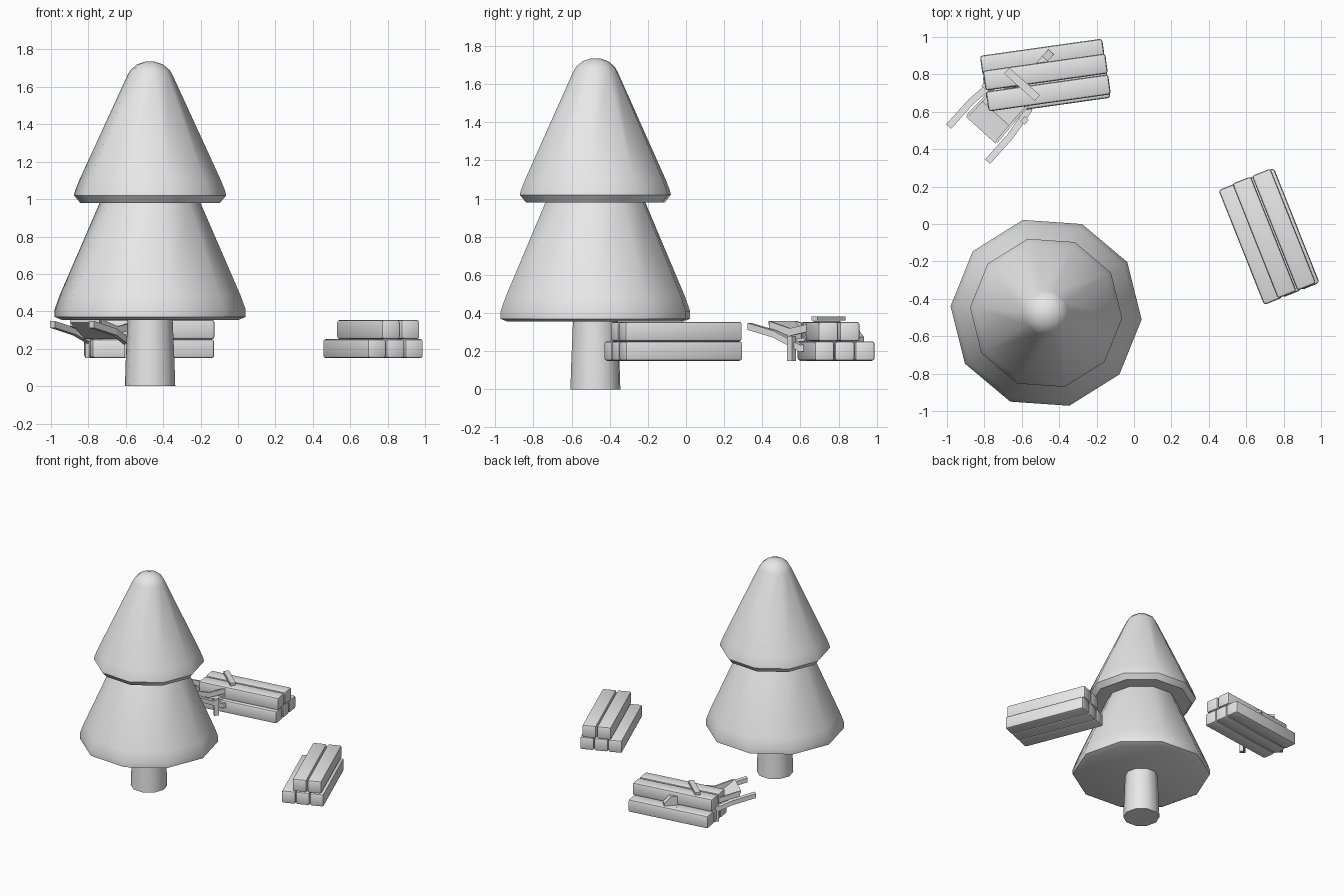
import bpy, bmesh, math
from mathutils import Vector, Matrix

cube = bpy.data.objects.get("Cube")
if cube:
    bpy.data.objects.remove(cube, do_unlink=True)

# One plain grey for everything
GREY = (0.8, 0.8, 0.8, 1)
grey = bpy.data.materials.new("plain_grey")
grey.use_nodes = True
grey.diffuse_color = GREY
for node in grey.node_tree.nodes:
    if node.type == 'BSDF_PRINCIPLED':
        node.inputs["Base Color"].default_value = GREY


def finish(name, bm, matrix=Matrix(), smooth=40):
    """Turn a bmesh into a shaded, coloured object."""
    bmesh.ops.recalc_face_normals(bm, faces=bm.faces[:])
    mesh = bpy.data.meshes.new(name)
    bm.to_mesh(mesh)
    bm.free()
    mesh.transform(matrix)
    mesh.materials.append(grey)
    obj = bpy.data.objects.new(name, mesh)
    bpy.context.collection.objects.link(obj)
    if smooth:
        bpy.ops.object.select_all(action='DESELECT')
        obj.select_set(True)
        bpy.context.view_layer.objects.active = obj
        bpy.ops.object.shade_smooth_by_angle(angle=math.radians(smooth))
    return obj


def lathe(name, profile, matrix, sides=10, turn=-4, smooth=40):
    """Closed solid of revolution from (radius, height) pairs."""
    bm = bmesh.new()
    rings = []
    for r, z in profile:
        ring = []
        for i in range(sides):
            a = math.radians(turn) + math.tau * i / sides
            ring.append(bm.verts.new((r * math.cos(a), r * math.sin(a), z)))
        rings.append(ring)
    for low, high in zip(rings, rings[1:]):
        for i in range(sides):
            j = (i + 1) % sides
            bm.faces.new((low[i], low[j], high[j], high[i]))
    bm.faces.new(rings[0])
    bm.faces.new(rings[-1])
    return finish(name, bm, matrix, smooth)


def box(name, center, size, matrix, bevel=0.0):
    bm = bmesh.new()
    bmesh.ops.create_cube(bm, size=1)
    bmesh.ops.scale(bm, vec=size, verts=bm.verts[:])
    bmesh.ops.translate(bm, vec=center, verts=bm.verts[:])
    if bevel:
        bmesh.ops.bevel(bm, geom=bm.edges[:], offset=bevel, segments=2,
                        profile=0.5, affect='EDGES')
    return finish(name, bm, matrix, 40 if bevel else 0)


def beam(name, path, width, thick, matrix):
    """Rectangular bar swept along points, widened across the local y axis."""
    bm = bmesh.new()
    rings = []
    for x, y, z in path:
        rings.append([bm.verts.new((x, y + a * width / 2, z + b * thick / 2))
                      for a, b in ((-1, -1), (1, -1), (1, 1), (-1, 1))])
    for p, q in zip(rings, rings[1:]):
        for i in range(4):
            j = (i + 1) % 4
            bm.faces.new((p[i], p[j], q[j], q[i]))
    bm.faces.new(rings[0])
    bm.faces.new(rings[-1])
    return finish(name, bm, matrix, 0)


def placed(x, y, degrees):
    return Matrix.Translation((x, y, 0)) @ Matrix.Rotation(math.radians(degrees), 4, 'Z')


# Tree
tree = Matrix.Translation((-0.47, -0.475, 0))
lathe("tree_trunk", [(0.135, 0), (0.13, 0.15), (0.12, 0.38)], tree)
lathe("lower_branches", [(0.475, 0.355), (0.512, 0.37), (0.512, 0.41), (0.485, 0.485),
                         (0.27, 0.98), (0.25, 1.01)], tree)
lathe("upper_branches", [(0.375, 0.98), (0.408, 1.02), (0.402, 1.045), (0.38, 1.1),
                         (0.12, 1.665), (0.105, 1.69), (0.07, 1.72), (0.025, 1.735)], tree)


# Two stacks of squared logs, three below and two above
def log_pile(name, matrix):
    for i, y in enumerate((-0.107, 0, 0.107)):
        box(f"{name}_lower_log_{i}", (0, y, 0.201), (0.66, 0.105, 0.102), matrix, 0.014)
    for i, y in enumerate((-0.025, 0.088)):
        box(f"{name}_upper_log_{i}", (-0.005, y, 0.303), (0.66, 0.107, 0.102), matrix, 0.014)


log_pile("right_pile", placed(0.722, -0.067, -68.3))
log_pile("back_pile", placed(-0.475, 0.787, 188))

# Wheelbarrow wedged into the back stack, local x runs towards its wheel
barrow = placed(-0.88, 0.435, 48)
for side, label in ((1, "left"), (-1, "right")):
    y = side * 0.14
    beam(f"{label}_handle", [(-0.01, y, 0.33), (0.17, y, 0.29), (0.34, y * 0.85, 0.215),
                             (0.57, side * 0.04, 0.235)], 0.036, 0.036, barrow)
    box(f"{label}_leg", (0.285, y, 0.215), (0.035, 0.03, 0.13), barrow)
    beam(f"{label}_tray_side", [(0.1, side * 0.105, 0.338), (0.24, side * 0.1, 0.3),
                                (0.41, side * 0.1, 0.33)], 0.014, 0.04, barrow)
beam("tray", [(0.09, 0, 0.35), (0.21, 0, 0.26), (0.34, 0, 0.26), (0.41, 0, 0.35)],
     0.21, 0.018, barrow)
box("tray_front_lip", (0.42, 0, 0.372), (0.042, 0.22, 0.02), barrow)
wheel = barrow @ Matrix.Translation((0.57, 0, 0.24)) @ Matrix.Rotation(math.pi / 2, 4, 'X')
lathe("barrow_wheel", [(0.09, -0.02), (0.09, 0.02)], wheel, 8, 22.5, 30)
